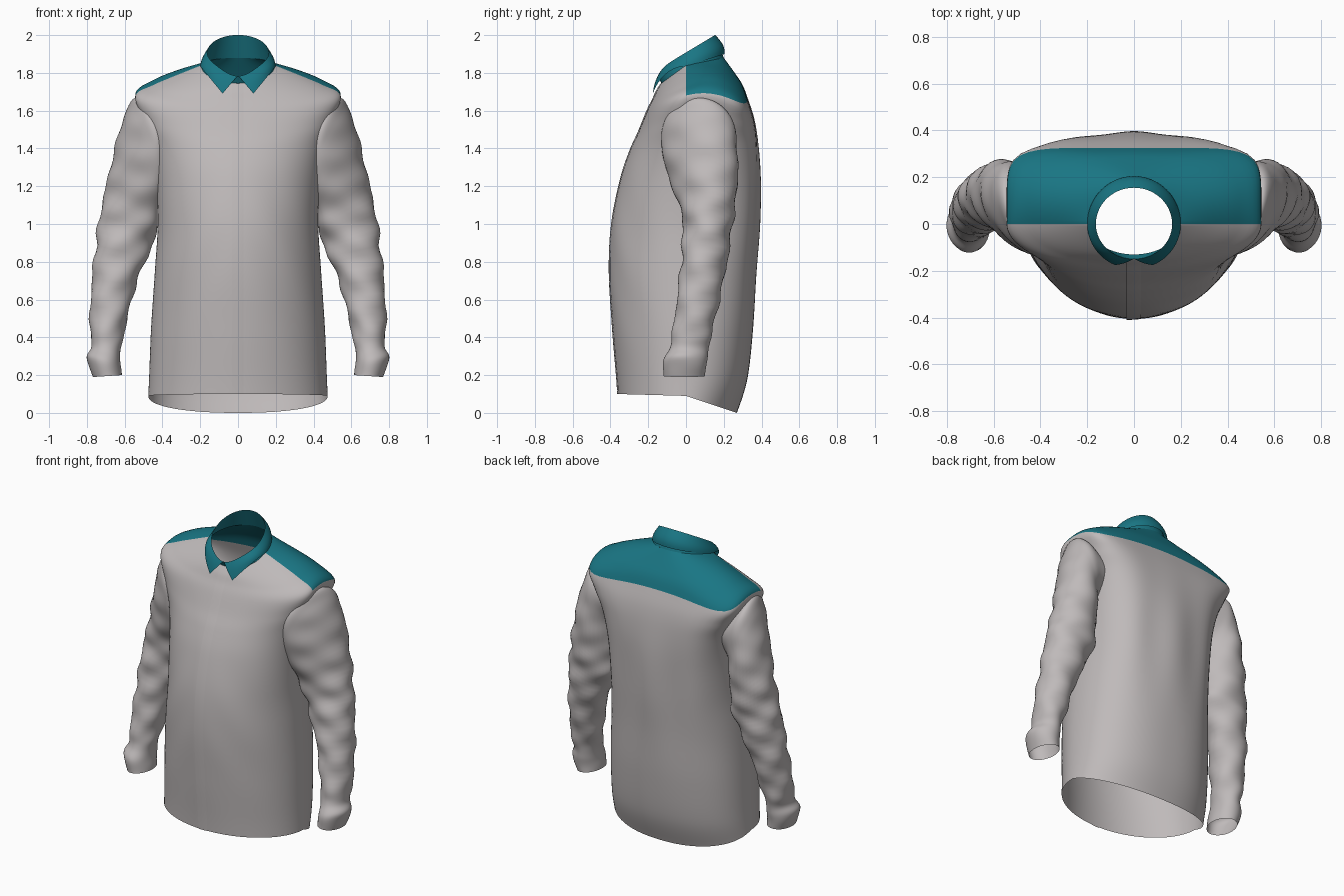
import bpy, bmesh
from math import sin, cos, pi, exp

if "Cube" in bpy.data.objects:
    bpy.data.objects.remove(bpy.data.objects["Cube"])

teal = bpy.data.materials.new("teal_cloth")
teal.diffuse_color = (0.01, 0.18, 0.23, 1)
teal.use_nodes = True
teal.node_tree.nodes["Principled BSDF"].inputs["Base Color"].default_value = teal.diffuse_color
grey = bpy.data.materials.new("grey_cloth")
grey.diffuse_color = (0.52, 0.49, 0.49, 1)
grey.use_nodes = True
grey.node_tree.nodes["Principled BSDF"].inputs["Base Color"].default_value = grey.diffuse_color


def spline(keys, sub):
    """Catmull-Rom through rows of numbers."""
    out = []
    n = len(keys)
    for i in range(n - 1):
        p0, p1, p2, p3 = (keys[max(0, min(n - 1, i + d))] for d in (-1, 0, 1, 2))
        for k in range(sub):
            t = k / sub
            out.append([b + 0.5 * t * (c - a + t * (2 * a - 5 * b + 4 * c - d + t * (3 * (b - c) + d - a)))
                        for a, b, c, d in zip(p0, p1, p2, p3)])
    out.append(list(keys[-1]))
    return out


def loft(name, rows, closed=True, mats=(grey,), pick=None, cut=None):
    """Skin rows of points; pick(row, col) gives material, cut(centre) removes faces."""
    bm = bmesh.new()
    vs = [[bm.verts.new(p) for p in r] for r in rows]
    n = len(rows[0])
    for j in range(len(rows) - 1):
        for i in range(n if closed else n - 1):
            k = (i + 1) % n
            f = bm.faces.new((vs[j][i], vs[j][k], vs[j + 1][k], vs[j + 1][i]))
            f.smooth = True
            if pick:
                f.material_index = pick(j, i)
    if cut:
        bad = [f for f in bm.faces if cut(f.calc_center_median())]
        bmesh.ops.delete(bm, geom=bad, context='FACES')
    bmesh.ops.recalc_face_normals(bm, faces=bm.faces[:])
    me = bpy.data.meshes.new(name)
    bm.to_mesh(me)
    bm.free()
    for m in mats:
        me.materials.append(m)
    ob = bpy.data.objects.new(name, me)
    bpy.context.collection.objects.link(ob)
    return ob


# Body: half width, front y, back y, z at front / side / back, back squareness, corner dip, ridge
SUB, SEG = 6, 96
body_keys = [
    (.475, -.36, .27, .10, .09, .00, 2.2, 0, 0),
    (.47, -.367, .325, .20, .20, .18, 2.3, 0, 0),
    (.46, -.388, .355, .45, .45, .45, 2.4, 0, 0),
    (.44, -.405, .37, .75, .75, .75, 2.5, 0, 0),
    (.425, -.393, .385, 1.00, 1.00, 1.00, 2.7, 0, 0),
    (.435, -.345, .39, 1.24, 1.25, 1.25, 3.0, 0, 0),
    (.46, -.295, .38, 1.39, 1.42, 1.43, 3.8, 0, 0),
    (.505, -.25, .36, 1.49, 1.56, 1.56, 5.0, .03, 0),
    (.543, -.205, .325, 1.60, 1.68, 1.67, 6.5, .06, .025),
    (.45, -.175, .30, 1.66, 1.735, 1.735, 4.5, .04, .035),
    (.32, -.155, .265, 1.705, 1.79, 1.79, 3.0, .01, .03),
    (.195, -.13, .20, 1.745, 1.84, 1.88, 2.0, 0, 0),
]


def body_point(k, a):
    w, yf, yb, zf, zs, zb, nb, dip, ridge = k
    s, c = sin(a), -cos(a)
    n = nb if c > 0 else 2.0
    r = (abs(s) ** n + abs(c) ** n) ** (-1 / n)
    ye, ze = (yb, zb) if c > 0 else (yf, zf)
    f = min(abs(c) * r, 1)
    x, y = w * s * r, ye * f
    z = zs + (ze - zs) * f
    if c > 0:
        z += ridge * 4 * f * (1 - f) - dip * f * f * (s * r) ** 2
        # soft hanging folds on the back
        y += .008 * cos(x * 20) * f * exp(-((z - 1.05) / .35) ** 2)
    else:
        # diagonal drag lines on the front
        y += .005 * sin(abs(x) * 22 + z * 14) * f * abs(s) * exp(-((z - .85) / .4) ** 2)
    return x, y, z


body_rows = [[body_point(k, 2 * pi * i / SEG) for i in range(SEG)] for k in spline(body_keys, SUB)]
yoke_row = 8 * SUB
loft("shirt_body_and_yoke", body_rows, mats=(grey, teal),
     pick=lambda j, i: int(j >= yoke_row and SEG // 4 <= i < 3 * SEG // 4),
     cut=lambda c: abs(c.x) > .38 and ((c.y - .07) / .14) ** 2 + ((c.z - 1.46) / .13) ** 2 < 1)

# Placket: overlapping strip down the front
placket = []
for k in spline(body_keys, SUB):
    pts = [(x, o, body_point(k, x / k[0])) for x, o in ((-.032, .005), (-.01, .004), (.01, .003), (.03, .001))]
    placket.append([(x, p[1] - o, p[2]) for x, o, p in pts])
loft("front_placket", placket, closed=False)

# Sleeve: inner x, outer x, front y, back y, z at inner / outer, wrinkle, forward lean
sleeve_keys = [
    (.35, .46, -.11, .25, 1.32, 1.61, 0, .03),
    (.39, .54, -.13, .265, 1.26, 1.668, 0, .04),
    (.40, .585, -.125, .27, 1.19, 1.60, .002, .045),
    (.41, .63, -.10, .275, 1.12, 1.47, .003, .04),
    (.42, .675, -.06, .27, 1.06, 1.29, .004, .03),
    (.43, .72, -.02, .25, .96, 1.10, .006, .015),
    (.47, .75, -.02, .232, .85, .92, .006, 0),
    (.55, .775, -.04, .19, .65, .67, .005, 0),
    (.60, .785, -.07, .14, .43, .44, .004, 0),
    (.622, .775, -.088, .12, .34, .35, .002, 0),
    (.62, .80, -.118, .112, .27, .29, .002, 0),
    (.615, .768, -.118, .10, .20, .19, 0, 0),
]
sleeve_rows = []
for xi, xo, yf, yb, zi, zo, wr, lean in spline(sleeve_keys, 7):
    row = []
    for i in range(44):
        a = 2 * pi * i / 44
        s, c = sin(a), cos(a)
        z = (zi + zo) / 2 + (zo - zi) / 2 * c
        d = wr * (sin(z * 27 + 3 * a) + .8 * sin(z * 41 - 2 * a))
        row.append(((xi + xo) / 2 + ((xo - xi) / 2 + d) * c + lean * s,
                    (yf + yb) / 2 + ((yb - yf) / 2 + d) * s, z))
    sleeve_rows.append(row)
sleeve = loft("sleeves", sleeve_rows)
sleeve.modifiers.new("mirror", 'MIRROR').use_mirror_merge = False


# Collar: upper fold edge, pointed lower edge, and the stand inside
def fold_edge(a, w=.163):
    y = -cos(a) * (.15 if cos(a) > 0 else .155)
    return w * sin(a), y, 1.908 + .6 * y - .035 * max(cos(a), 0) ** 6


def fall_edge(t):
    a0 = .42
    a = a0 + (pi - a0) * t
    x, y = .2 * sin(a), -cos(a) * (.192 if cos(a) > 0 else .205)
    z = 1.69 + (x - .081) / .119 * .145 if y < 0 else 1.835 + y / .205 * .065
    return x, y, z


N = 28
fall = []
for j in range(7):
    v = j / 6
    half = []
    for i in range(N + 1):
        t = i / N
        p, q = fold_edge(.02 + (pi - .02) * t), fall_edge(t)
        bulge = 1 + .05 * sin(pi * v) * min(1, 4 * t)
        x, y, z = (a + (b - a) * v for a, b in zip(p, q))
        half.append((x * bulge if i < N else 0, y * (bulge + .03 * sin(pi * v)), z))
    fall.append(half + [(-x, y, z) for x, y, z in reversed(half[:-1])])
loft("collar_fall", fall, closed=False, mats=(teal,))

stand = []
for j in range(5):
    v = j / 4
    row = []
    for i in range(56):
        a = 2 * pi * i / 56
        p, q = body_point(body_keys[-1], a), fold_edge(a)
        row.append(tuple(b + (c - b) * v for b, c in zip(p, q)))
    stand.append(row)
loft("collar_stand", stand, mats=(teal,))
